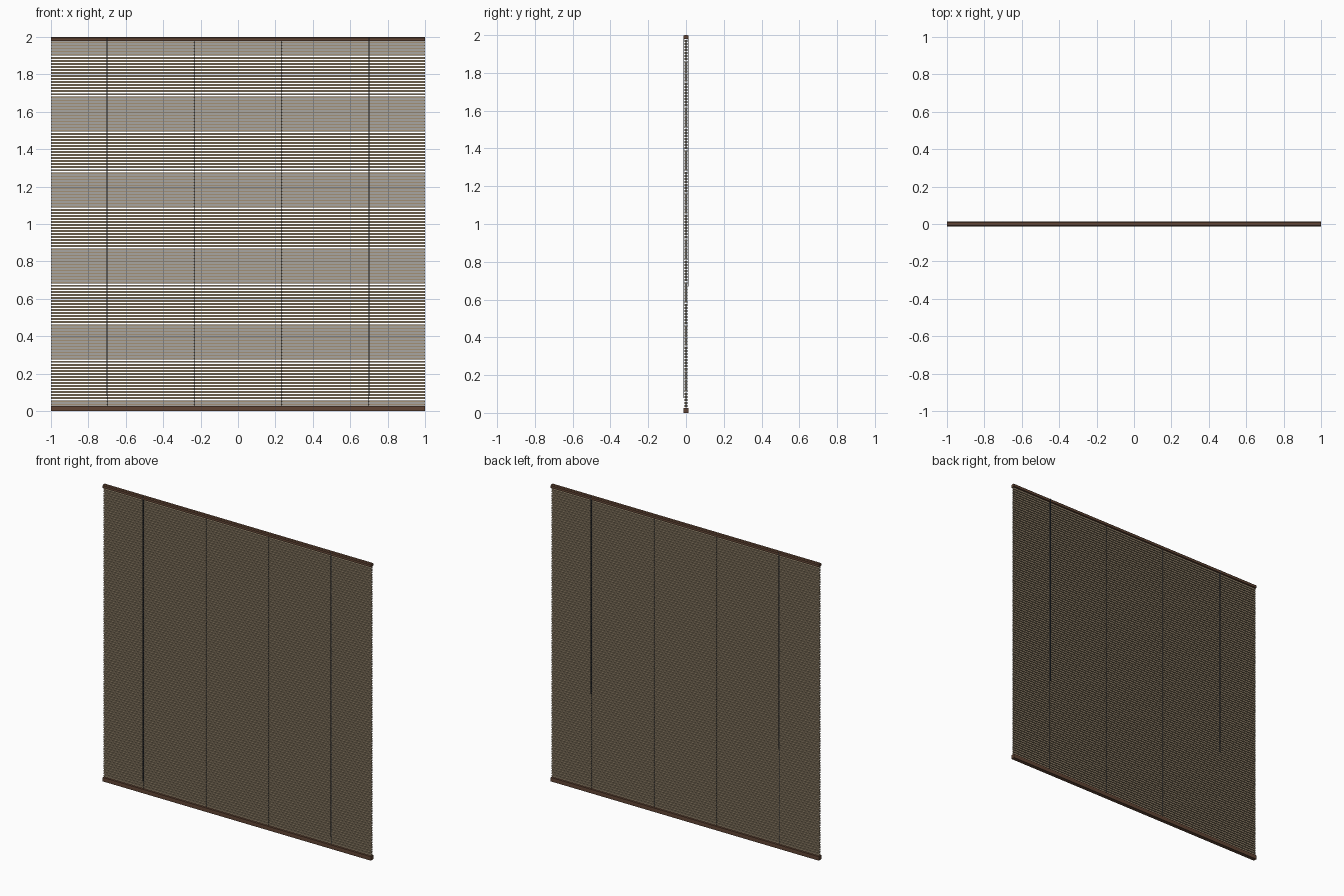
import bpy, bmesh, math

if "Cube" in bpy.data.objects:
    bpy.data.objects.remove(bpy.data.objects["Cube"])

def material(name, rgb):
    m = bpy.data.materials.new(name)
    m.diffuse_color = (*rgb, 1)
    m.use_nodes = True
    m.node_tree.nodes["Principled BSDF"].inputs["Base Color"].default_value = m.diffuse_color
    return m

WOOD = material("dark_wood", (0.12, 0.06, 0.035))
REED = material("reed", (0.36, 0.28, 0.18))
CORD = material("cord", (0.03, 0.035, 0.045))

def finish(name, bm, mat, smooth=False):
    bmesh.ops.recalc_face_normals(bm, faces=bm.faces)
    me = bpy.data.meshes.new(name)
    bm.to_mesh(me)
    bm.free()
    me.materials.append(mat)
    ob = bpy.data.objects.new(name, me)
    bpy.context.collection.objects.link(ob)
    if smooth:
        for p in me.polygons:
            p.use_smooth = True
    return ob

def bar(bm, profile, half):
    """Closed bar along x from a list of (y, z) points."""
    a = [bm.verts.new((-half, y, z)) for y, z in profile]
    b = [bm.verts.new((half, y, z)) for y, z in profile]
    n = len(profile)
    for i in range(n):
        j = (i + 1) % n
        bm.faces.new((a[i], a[j], b[j], b[i]))
    bm.faces.new(a)
    bm.faces.new(b)

def tube(bm, pts, r, sides=6):
    """Mostly vertical tube with horizontal rings."""
    rings = [[bm.verts.new((x + r * math.cos(2 * math.pi * k / sides),
                            y + r * math.sin(2 * math.pi * k / sides), z))
              for k in range(sides)] for x, y, z in pts]
    for a, b in zip(rings, rings[1:]):
        for k in range(sides):
            m = (k + 1) % sides
            bm.faces.new((a[k], a[m], b[m], b[k]))
    bm.faces.new(rings[0])
    bm.faces.new(rings[-1])

def box(w, z0, z1):
    return [(-w, z0), (w, z0), (w, z1), (-w, z1)]

# Top and bottom rails, the top one with chamfered upper edges
bm = bmesh.new()
bar(bm, [(-0.013, 1.979), (0.013, 1.979), (0.013, 1.995),
         (0.008, 2.0), (-0.008, 2.0), (-0.013, 1.995)], 1.0)
finish("top_rail", bm, WOOD)
bm = bmesh.new()
bar(bm, box(0.013, 0.0, 0.027), 1.0)
finish("bottom_rail", bm, WOOD)

# Horizontal reeds
COUNT, LOW, HIGH = 120, 0.036, 1.970
STEP = (HIGH - LOW) / (COUNT - 1)
bm = bmesh.new()
for i in range(COUNT):
    z = LOW + i * STEP
    bar(bm, box(0.005, z - 0.0053, z + 0.0053), 0.999)
finish("reeds", bm, REED, False)

# Thin woven strings passing in front of and behind the reeds
bm = bmesh.new()
for x in (-0.7, -0.233, 0.233, 0.7):
    for side in (-1, 1):
        pts = [(x, 0, LOW - STEP / 2)]
        for i in range(COUNT):
            y = 0.006 * side * (1 if i % 2 else -1)
            z = LOW + i * STEP
            pts += [(x, y, z - 0.0053), (x, y, z + 0.0053)]
        pts.append((x, 0, HIGH + STEP / 2))
        tube(bm, pts, 0.0012, 4)
finish("woven_strings", bm, CORD, True)

# Lifting cords: long at the front, shorter at the back
for name, y, end in (("front_cords", -0.012, 0.08), ("back_cords", 0.012, 0.67)):
    bm = bmesh.new()
    for x in (-0.7, 0.7):
        tube(bm, [(x, y, end), (x, y, 1.9985)], 0.0025, 8)
    finish(name, bm, CORD)
